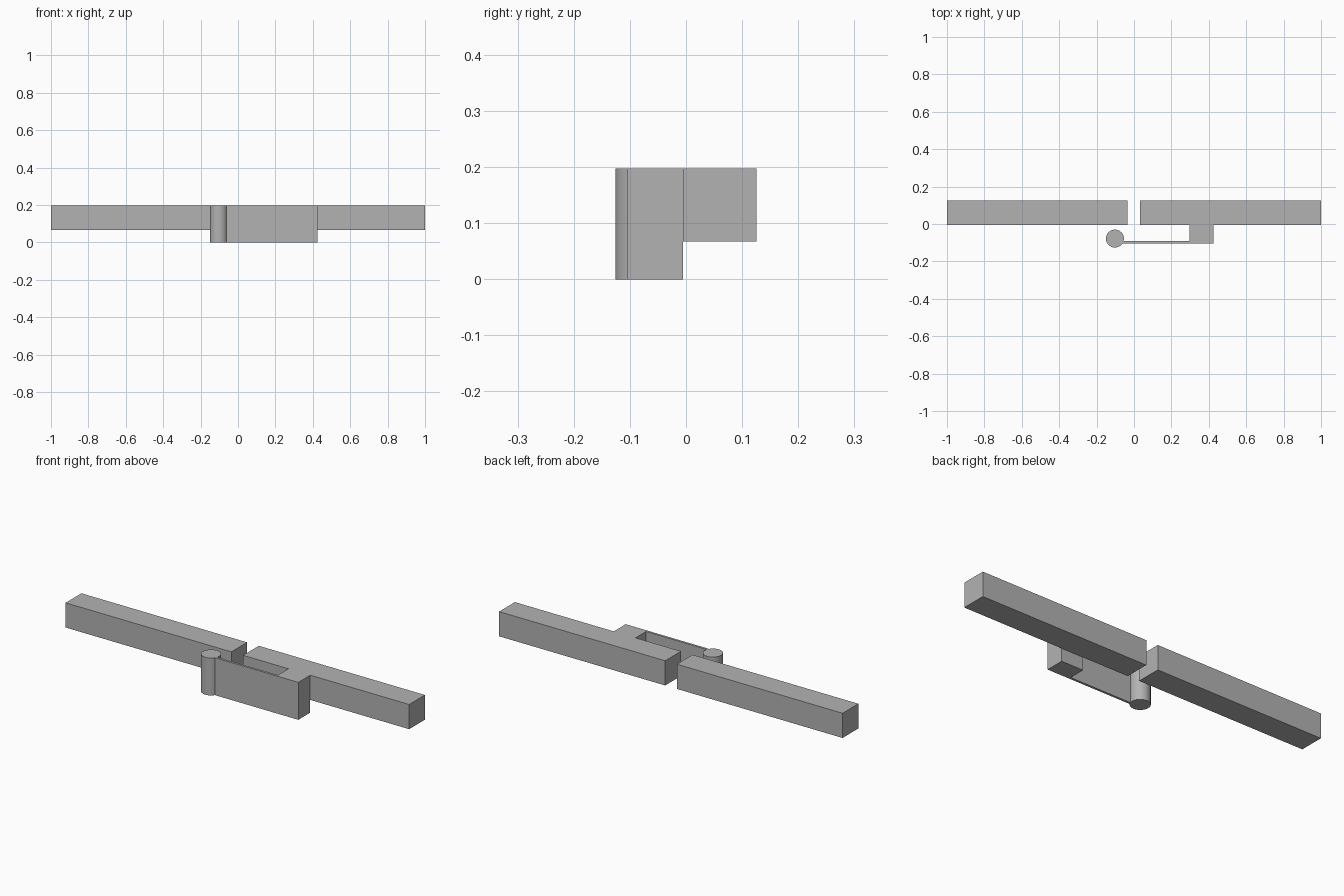
import bpy, bmesh

cube = bpy.data.objects.get("Cube")
if cube:
    bpy.data.objects.remove(cube, do_unlink=True)

grey = bpy.data.materials.new("plain grey")
grey.use_nodes = True
colour = (0.45, 0.45, 0.45, 1)
grey.diffuse_color = colour
grey.node_tree.nodes["Principled BSDF"].inputs["Base Color"].default_value = colour

TOP, BAR_BOTTOM = 0.197, 0.067
FRONT, BACK = -0.005, 0.126
ARM_FRONT, ARM_BACK = -0.104, -0.092
PIN_X, PIN_Y, PIN_R = -0.102, -0.078, 0.048


def prism(name, outline, bottom):
    """Extrude a plan outline from bottom up to the shared top height."""
    bm = bmesh.new()
    face = bm.faces.new([bm.verts.new((x, y, bottom)) for x, y in outline])
    ext = bmesh.ops.extrude_face_region(bm, geom=[face])
    verts = [v for v in ext["geom"] if isinstance(v, bmesh.types.BMVert)]
    bmesh.ops.translate(bm, verts=verts, vec=(0, 0, TOP - bottom))
    bmesh.ops.recalc_face_normals(bm, faces=bm.faces[:])
    mesh = bpy.data.meshes.new(name)
    bm.to_mesh(mesh)
    bm.free()
    mesh.materials.append(grey)
    obj = bpy.data.objects.new(name, mesh)
    bpy.context.collection.objects.link(obj)
    return obj


def bar(name, x0, x1):
    return prism(name, [(x0, FRONT), (x1, FRONT), (x1, BACK), (x0, BACK)], BAR_BOTTOM)


# Two square bars with a gap between them
bar("right_bar", -1, -0.035)
left_bar = bar("left_bar", 0.033, 1)

# Thin spring arm with its mounting block, as one L-shaped plan
arm = prism("spring_arm", [
    (PIN_X, ARM_FRONT), (0.424, ARM_FRONT), (0.424, FRONT),
    (0.297, FRONT), (0.297, ARM_BACK), (PIN_X, ARM_BACK)], 0)

# Fuse the mounting block with the left bar
union = left_bar.modifiers.new("join_arm", "BOOLEAN")
union.operation = "UNION"
union.solver = "EXACT"
union.object = arm
bpy.context.view_layer.objects.active = left_bar
bpy.ops.object.modifier_apply(modifier=union.name)
bpy.data.objects.remove(arm, do_unlink=True)
left_bar.name = "left_bar_with_spring_arm"

# Round pin at the free end of the arm
bpy.ops.mesh.primitive_cylinder_add(
    vertices=64, radius=PIN_R, depth=TOP, location=(PIN_X, PIN_Y, TOP / 2))
pin = bpy.context.object
pin.name = "round_pin"
pin.data.materials.append(grey)
bpy.ops.object.shade_smooth_by_angle()
